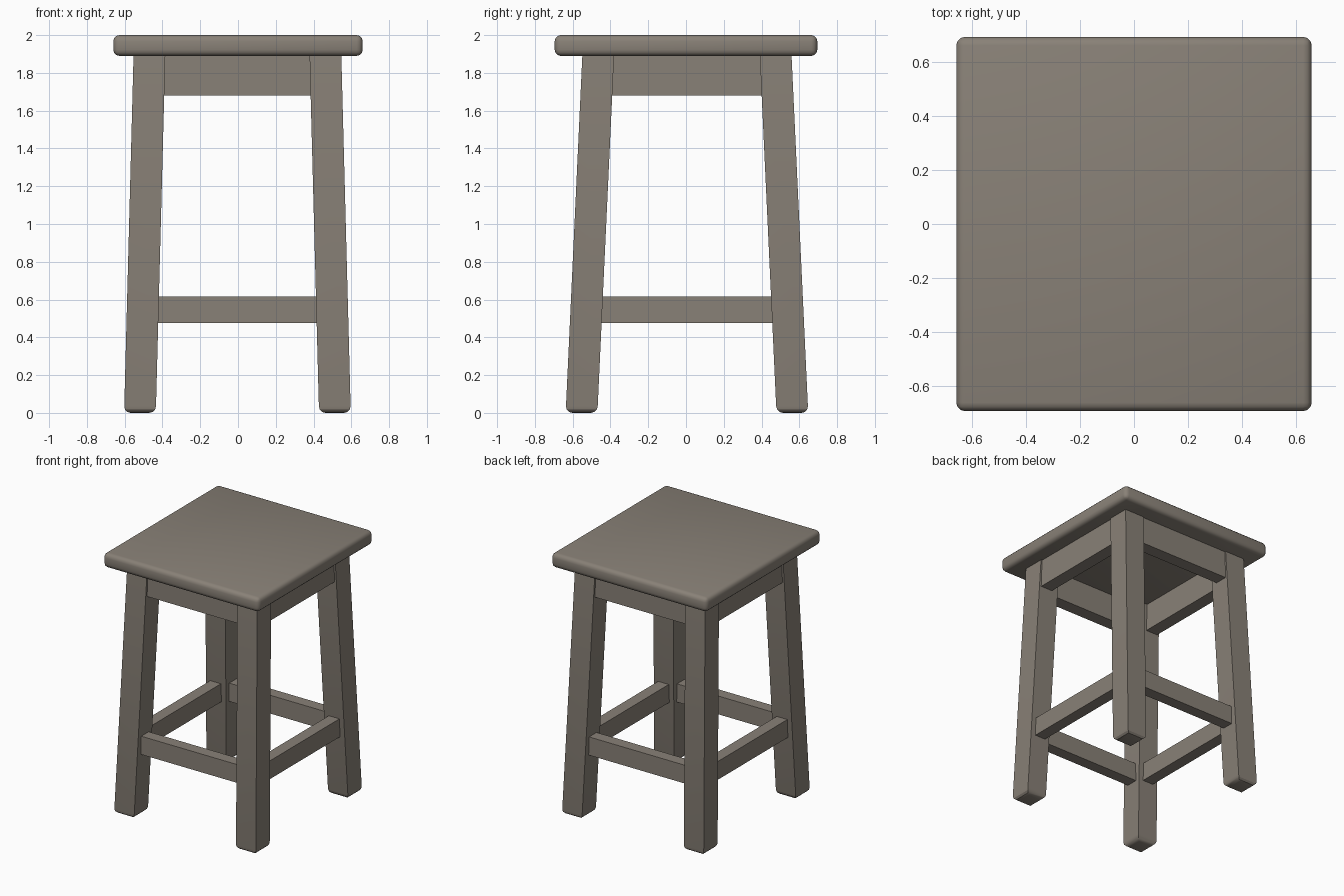
import bpy, bmesh, math
from mathutils import Vector

if "Cube" in bpy.data.objects:
    bpy.data.objects.remove(bpy.data.objects["Cube"])

wood = bpy.data.materials.new("grey brown wood")
wood.diffuse_color = (0.25, 0.22, 0.185, 1)
wood.use_nodes = True
wood.node_tree.nodes["Principled BSDF"].inputs["Base Color"].default_value = wood.diffuse_color


def finish(name, bm, angle=None):
    bmesh.ops.recalc_face_normals(bm, faces=bm.faces)
    me = bpy.data.meshes.new(name)
    bm.to_mesh(me)
    bm.free()
    me.materials.append(wood)
    ob = bpy.data.objects.new(name, me)
    bpy.context.collection.objects.link(ob)
    if angle:
        bpy.context.view_layer.objects.active = ob
        ob.select_set(True)
        bpy.ops.object.shade_smooth_by_angle(angle=math.radians(angle))
        ob.select_set(False)
    return ob


def box(lo, hi):
    bm = bmesh.new()
    bmesh.ops.create_cube(bm, size=1)
    lo, hi = Vector(lo), Vector(hi)
    for v in bm.verts:
        v.co = Vector([lo[i] + (v.co[i] + 0.5) * (hi[i] - lo[i]) for i in range(3)])
    return bm


# Seat: slab with softened edges
bm = box((-0.66, -0.695, 1.89), (0.66, 0.695, 2.0))
bmesh.ops.bevel(bm, geom=bm.edges[:], offset=0.032, segments=3,
                profile=0.5, affect='EDGES')
finish("seat", bm, 40)

# Legs: splayed square posts with rounded feet
W, TOP = 0.084, 1.93
for sy, end in ((-1, "front"), (1, "back")):
    for sx, side in ((-1, "left"), (1, "right")):
        bm = box((-W, -W, 0), (W, W, TOP))
        foot = [e for e in bm.edges if all(v.co.z < 0.01 for v in e.verts)]
        bmesh.ops.bevel(bm, geom=foot, offset=0.035, segments=3,
                        profile=0.5, affect='EDGES')
        for v in bm.verts:
            t = v.co.z / TOP
            v.co.x += -0.003 + sx * (0.516 - 0.051 * t)
            v.co.y += 0.005 + sy * (0.558 - 0.09 * t)
            v.co.z += 0.008 * (1 - t)
        low = min(v.co.z for v in bm.verts)
        for v in bm.verts:
            if v.co.z < 0.1:
                v.co.z -= low
        finish(f"{end}_{side}_leg", bm, 30)

# Aprons under the seat and stretchers near the floor
for s, fb, lr in ((-1, "front", "left"), (1, "back", "right")):
    for part, z0, z1, ox, oy, t in (("apron", 1.68, 1.9, 0.54, 0.546, 0.1),
                                    ("stretcher", 0.475, 0.615, 0.547, 0.577, 0.09)):
        hx, hy = (0.43, 0.43) if part == "apron" else (0.45, 0.48)
        ya, yb = sorted((s * oy + 0.005, s * (oy - t) + 0.005))
        finish(f"{fb}_{part}", box((-hx, ya, z0), (hx, yb, z1)))
        xa, xb = sorted((s * ox - 0.003, s * (ox - t) - 0.003))
        finish(f"{lr}_{part}", box((xa, -hy, z0), (xb, hy, z1)))
